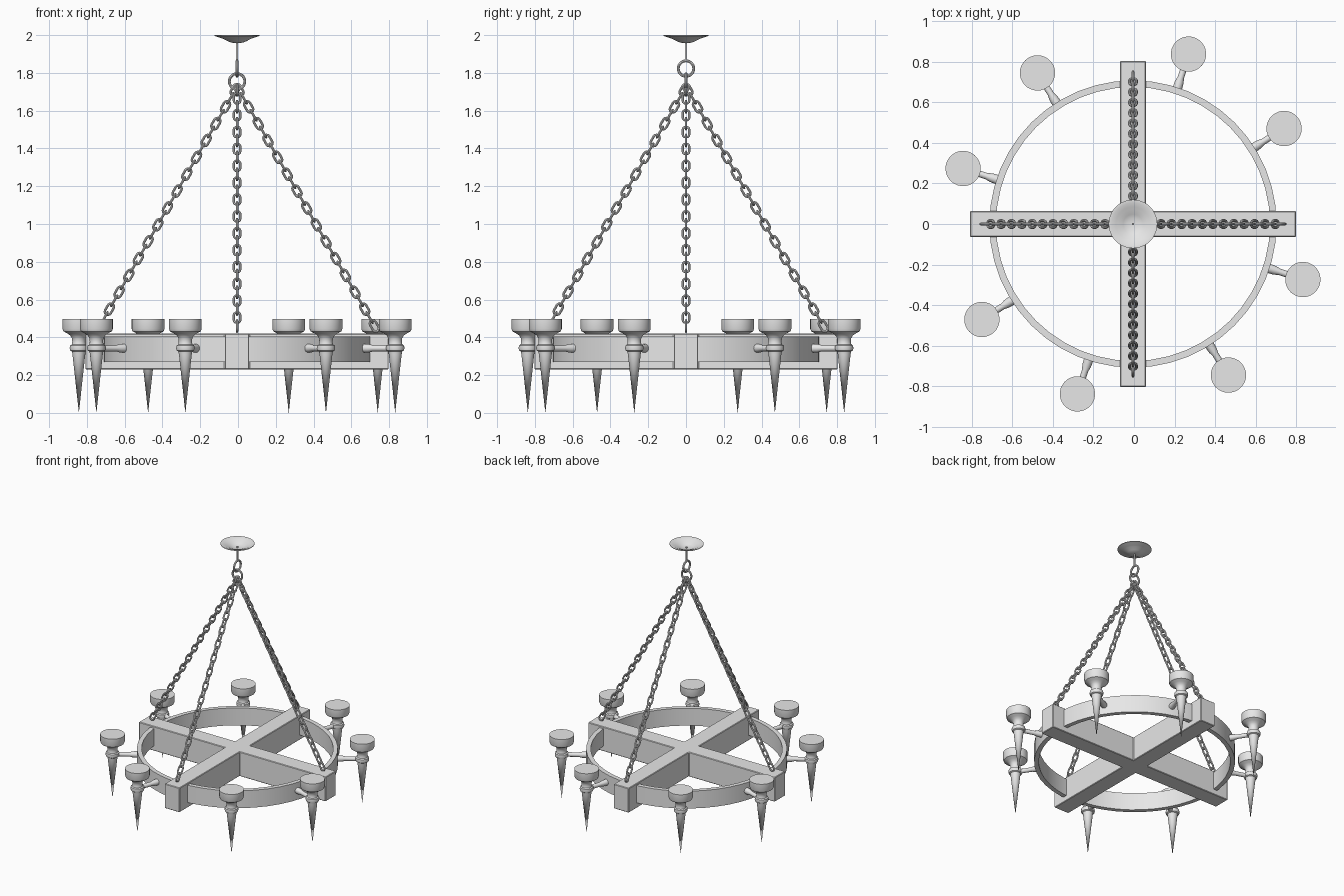
import bpy, bmesh
from math import pi, sin, cos, radians
from mathutils import Matrix, Vector

cube = bpy.data.objects.get("Cube")
if cube:
    bpy.data.objects.remove(cube)

iron = bpy.data.materials.new("grey_iron")
iron.use_nodes = True
GREY = (0.8, 0.8, 0.8, 1)
iron.diffuse_color = GREY
iron.node_tree.nodes["Principled BSDF"].inputs["Base Color"].default_value = GREY
CENTRE = Vector((-0.005, 0, 0))


def make(name, bm, smooth=True):
    """Turn a bmesh into a centred, shaded object."""
    bmesh.ops.recalc_face_normals(bm, faces=bm.faces[:])
    mesh = bpy.data.meshes.new(name)
    bm.to_mesh(mesh)
    bm.free()
    mesh.materials.append(iron)
    obj = bpy.data.objects.new(name, mesh)
    obj.location = CENTRE
    bpy.context.collection.objects.link(obj)
    if smooth:
        bpy.ops.object.select_all(action="DESELECT")
        obj.select_set(True)
        bpy.context.view_layer.objects.active = obj
        bpy.ops.object.shade_smooth_by_angle(angle=radians(35))
    return obj


def lathe(bm, profile, matrix=Matrix(), steps=24, closed=False):
    """Spin (radius, height) points about the local z axis."""
    rings = []
    for r, z in profile:
        count = 1 if r == 0 else steps
        rings.append([bm.verts.new(matrix @ Vector((r * cos(2 * pi * i / steps),
                      r * sin(2 * pi * i / steps), z))) for i in range(count)])
    pairs = list(zip(rings, rings[1:]))
    if closed:
        pairs.append((rings[-1], rings[0]))
    for a, b in pairs:
        for i in range(steps):
            j = (i + 1) % steps
            corners = [a[i % len(a)], a[j % len(a)], b[j % len(b)], b[i % len(b)]]
            bm.faces.new(list(dict.fromkeys(corners)))


def link(bm, matrix, straight, radius, wire, bend=6, sides=8):
    """Stadium-shaped link in the local xz plane, long along z."""
    rings = []
    for end in (0, 1):
        for k in range(bend + 1):
            t = pi * (end + k / bend)
            out = Vector((cos(t), 0, sin(t)))
            mid = out * radius + Vector((0, 0, straight * (0.5 - end)))
            if straight == 0 and k == bend:
                continue
            rings.append([bm.verts.new(matrix @ (mid + wire * (
                out * cos(2 * pi * s / sides) + Vector((0, sin(2 * pi * s / sides), 0)))))
                for s in range(sides)])
    for a, b in zip(rings, rings[1:] + rings[:1]):
        for s in range(sides):
            n = (s + 1) % sides
            bm.faces.new((a[s], a[n], b[n], b[s]))


# Wooden-style cross beams as one extruded plus shape
W, L = 0.064, 0.803
bm = bmesh.new()
outline = []
for q in range(4):
    turn = Matrix.Rotation(q * pi / 2, 3, "Z")
    outline += [bm.verts.new(turn @ Vector((x, y, 0.23)))
                for x, y in ((L, -W), (L, W), (W, W))]
base = bm.faces.new(outline)
top = bmesh.ops.extrude_face_region(bm, geom=[base])["geom"]
bmesh.ops.translate(bm, vec=(0, 0, 0.19),
                    verts=[g for g in top if isinstance(g, bmesh.types.BMVert)])
beams = make("cross_beams", bm, smooth=False)
bevel = beams.modifiers.new("soft_edges", "BEVEL")
bevel.width = 0.004
bevel.segments = 1

# Hoop
bm = bmesh.new()
lathe(bm, [(0.708, 0.27), (0.708, 0.405), (0.675, 0.405), (0.675, 0.27)],
      steps=48, closed=True)
make("hoop", bm)

# Torches with the arms that hold them
TORCH = [(0, 0.497), (0.087, 0.497), (0.087, 0.445), (0.082, 0.432), (0.062, 0.421),
         (0.046, 0.41), (0.037, 0.395), (0.035, 0.375), (0.038, 0.362), (0.047, 0.357),
         (0.049, 0.342), (0.046, 0.33), (0.037, 0.325), (0.034, 0.31), (0, 0)]
ARM = [(0, 0.685), (0.024, 0.685), (0.022, 0.735), (0.016, 0.76), (0.016, 0.87), (0, 0.87)]
for n in range(8):
    angle = radians(32.3 + 90 * (n // 2) + 39.6 * (n % 2))
    spin = Matrix.Rotation(angle, 4, "Z")
    bm = bmesh.new()
    lathe(bm, TORCH, spin @ Matrix.Translation((0.881, 0, 0)), steps=32)
    make(f"torch_{n + 1}", bm)
    bm = bmesh.new()
    lathe(bm, ARM, spin @ Matrix.Translation((0, 0, 0.342)) @ Matrix.Rotation(pi / 2, 4, "Y"),
          steps=16)
    make(f"torch_arm_{n + 1}", bm)

# Four chains with alternating links
start, stop, count = Vector((0.01, 0, 1.71)), Vector((0.727, 0, 0.46)), 29
slope = (start - stop).to_track_quat("Z", "Y").to_matrix().to_4x4()
facing = Matrix.Rotation(pi / 2, 4, "Z")
along = start - stop
tilt = Matrix.Rotation(-Vector((along.z, 0, -along.x)).angle(Vector((1, 0, 0))), 4, "Y")
for c in range(4):
    spin = Matrix.Rotation(c * pi / 2, 4, "Z")
    bm = bmesh.new()
    for i in range(count):
        place = Matrix.Translation(start.lerp(stop, i / (count - 1)))
        link(bm, spin @ place @ tilt @ (facing if i % 2 else Matrix()),
             0.03, 0.017, 0.0065)
    make(f"chain_{c + 1}", bm)

# Two interlocked hanging rings
for name, z, turn in (("lower_ring", 1.755, 0), ("upper_ring", 1.823, pi / 2)):
    bm = bmesh.new()
    link(bm, Matrix.Translation((0, 0, z)) @ Matrix.Rotation(turn, 4, "Z"),
         0, 0.041, 0.0075, bend=14)
    make(name, bm)

# Hanging rod
bm = bmesh.new()
lathe(bm, [(0, 1.86), (0.006, 1.86), (0.006, 1.975), (0, 1.975)], steps=12)
make("hanging_rod", bm)

# Dished ceiling plate
bm = bmesh.new()
lathe(bm, [(0, 1.958), (0.03, 1.96), (0.05, 1.968), (0.075, 1.981), (0.085, 1.984),
           (0.12, 1.996), (0.12, 2.0), (0.105, 2.0), (0.085, 1.99), (0.072, 1.987),
           (0.048, 1.974), (0.028, 1.967), (0, 1.965)], steps=40)
make("ceiling_plate", bm)
